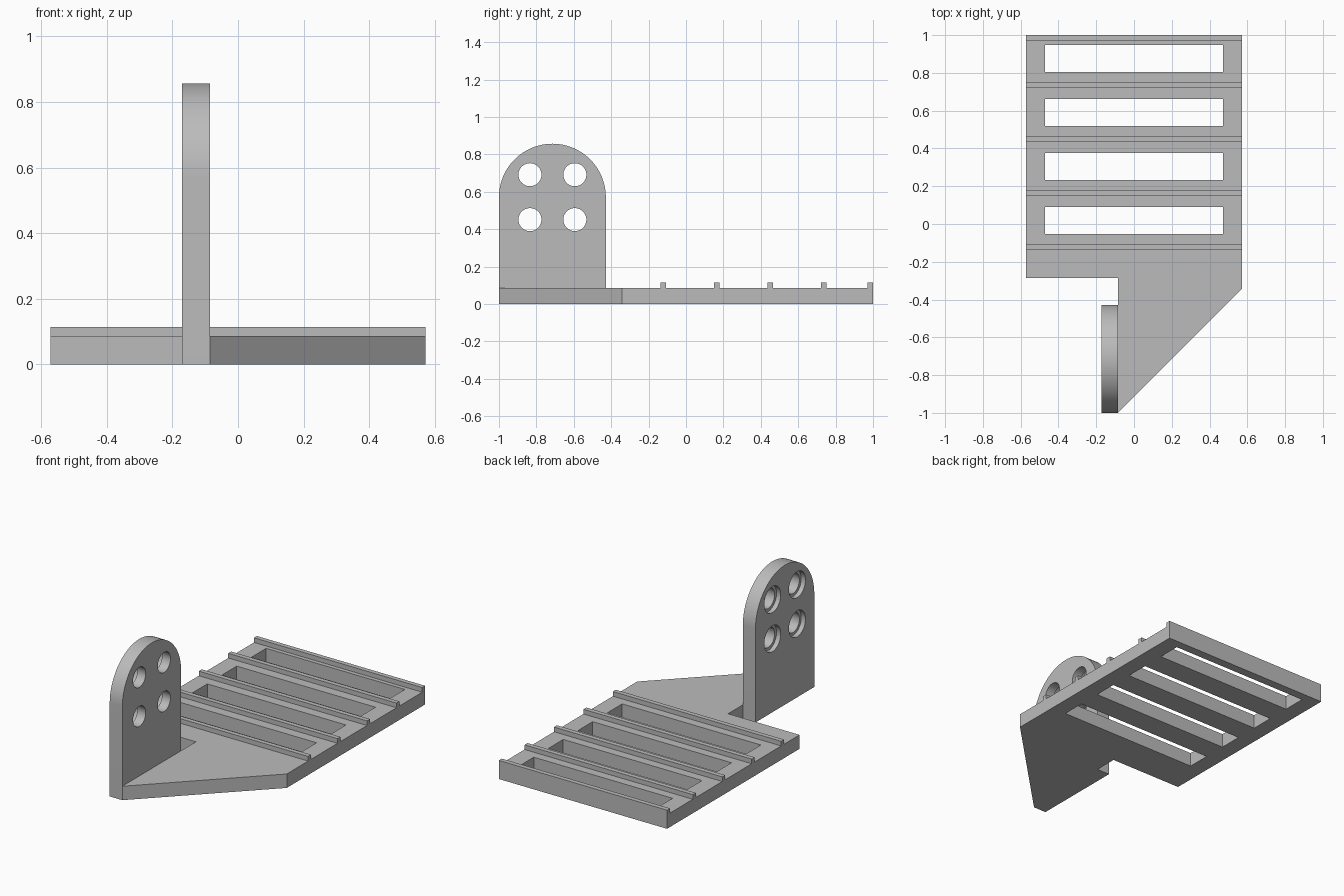
import bpy, bmesh, math
from mathutils import Matrix, Vector

if "Cube" in bpy.data.objects:
    bpy.data.objects.remove(bpy.data.objects["Cube"])

U = 2 / 70          # one modelling unit of the bracket
BASE_H = 3 * U      # plate thickness
PLATE_X = -4.5 * U  # middle of the upright plate

grey = bpy.data.materials.new("plain grey")
grey.use_nodes = True
grey.diffuse_color = (0.5, 0.5, 0.5, 1)
grey.node_tree.nodes["Principled BSDF"].inputs["Base Color"].default_value = (0.5, 0.5, 0.5, 1)


def finish(name, bm):
    bmesh.ops.recalc_face_normals(bm, faces=bm.faces)
    mesh = bpy.data.meshes.new(name)
    bm.to_mesh(mesh)
    bm.free()
    mesh.materials.append(grey)
    obj = bpy.data.objects.new(name, mesh)
    bpy.context.collection.objects.link(obj)
    return obj


def extrude(name, points, direction):
    bm = bmesh.new()
    face = bm.faces.new([bm.verts.new(p) for p in points])
    top = bmesh.ops.extrude_face_region(bm, geom=[face])["geom"]
    bmesh.ops.translate(bm, vec=Vector(direction),
                        verts=[v for v in top if isinstance(v, bmesh.types.BMVert)])
    return finish(name, bm)


def add_box(bm, center, size):
    bmesh.ops.create_cube(bm, size=1, matrix=Matrix.Translation(center) @ Matrix.Diagonal((*size, 1)))


def add_bore(bm, x0, x1, y, z, radius):
    turn = Matrix.Rotation(math.pi / 2, 4, 'Y')
    bmesh.ops.create_cone(bm, cap_ends=True, segments=48, radius1=radius, radius2=radius,
                          depth=x1 - x0, matrix=Matrix.Translation(((x0 + x1) / 2, y, z)) @ turn)


def cut(obj, cutter):
    cutter.hide_render = True
    mod = obj.modifiers.new("cut", 'BOOLEAN')
    mod.operation = 'DIFFERENCE'
    mod.solver = 'EXACT'
    mod.object = cutter
    bpy.context.view_layer.objects.active = obj
    bpy.ops.object.modifier_apply(modifier=mod.name)
    bpy.data.objects.remove(cutter)


# Base plate with the angled front gusset
outline = [(-20, 35), (-20, -10), (-3, -10), (-3, -35), (20, -12), (20, 35)]
base = extrude("base_plate", [(x * U, y * U, 0) for x, y in outline], (0, 0, BASE_H))

# Row of slots through the base
bm = bmesh.new()
for i in range(4):
    add_box(bm, (0, 0.875 - i * 10 * U, BASE_H / 2), (33 * U, 5 * U, BASE_H * 2))
cut(base, finish("slot_cutter", bm))

# Raised ridges across the base
for i, y in enumerate([34.5] + [25.75 - 10 * k for k in range(4)]):
    bm = bmesh.new()
    add_box(bm, (0, y * U, 3.5 * U), (40 * U, U, U))
    finish(f"ridge_{i + 1}", bm)

# Upright plate with a rounded top
mid_y, arc_z, radius = -25 * U, 20 * U, 10 * U
x0, x1 = PLATE_X - 1.5 * U, PLATE_X + 1.5 * U
arc = [math.pi * i / 48 for i in range(49)]
profile = [(x0, mid_y - radius, 0), (x0, mid_y + radius, 0)]
profile += [(x0, mid_y + radius * math.cos(a), arc_z + radius * math.sin(a)) for a in arc]
upright = extrude("upright_plate", profile, (x1 - x0, 0, 0))

# Four screw holes, counterbored on the right side
for cut_x0, cut_x1, r in ((x0 - U, x1 + U, 0.0615), (x0 - U, x0 + U, 0.08)):
    bm = bmesh.new()
    for dy in (-0.12, 0.12):
        for dz in (-0.12, 0.12):
            add_bore(bm, cut_x0, cut_x1, mid_y + dy, arc_z + dz, r)
    cut(upright, finish("hole_cutter", bm))

# Smooth the arc and bores, keeping edges crisp
bpy.ops.object.select_all(action='DESELECT')
upright.select_set(True)
bpy.context.view_layer.objects.active = upright
bpy.ops.object.shade_smooth_by_angle(angle=math.radians(30))
